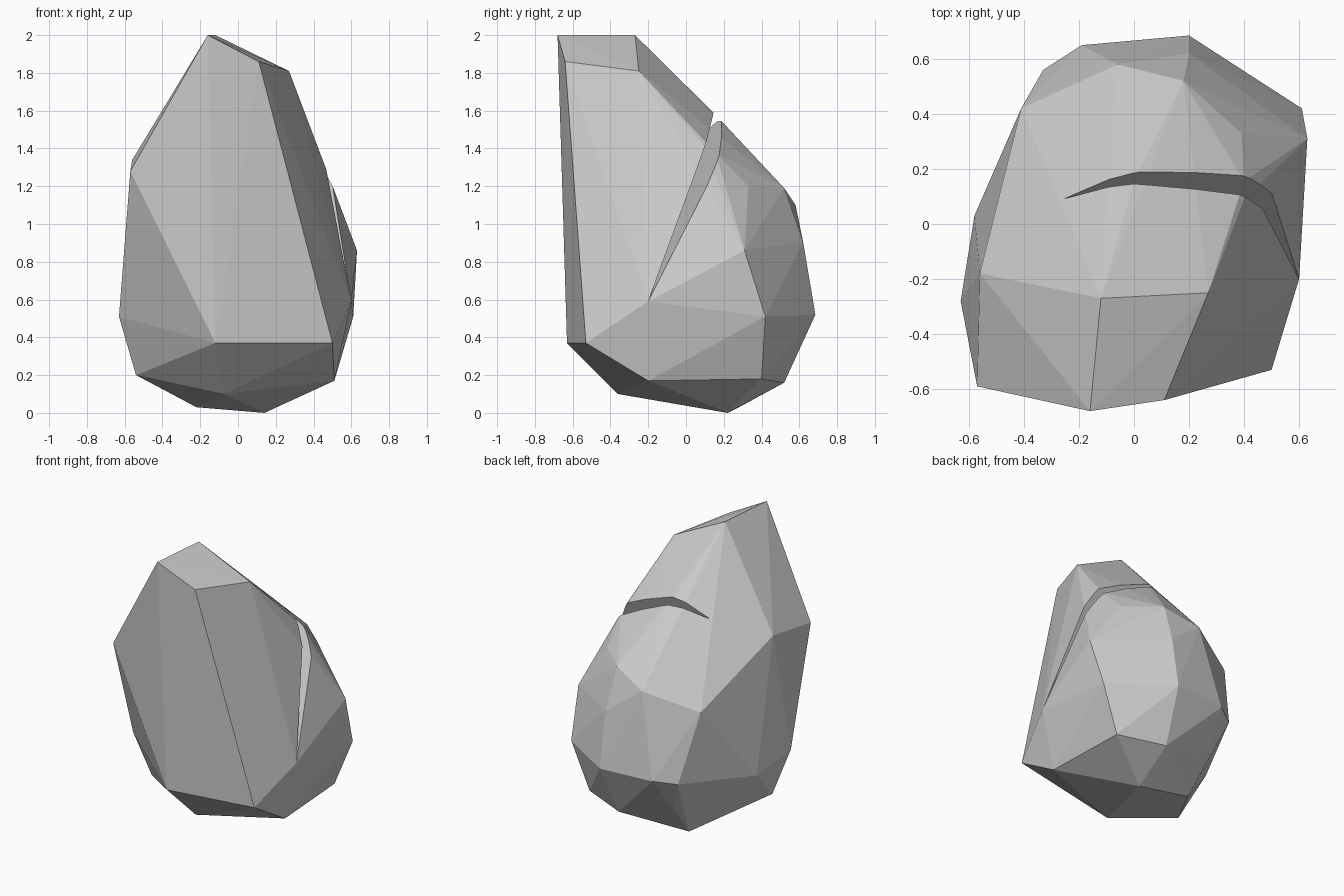
import bpy
import bmesh
from mathutils import Vector

cube = bpy.data.objects.get("Cube")
if cube:
    bpy.data.objects.remove(cube, do_unlink=True)

# Plain grey stone
GREY = (.6, .6, .6, 1)
stone = bpy.data.materials.new("grey stone")
stone.use_nodes = True
stone.diffuse_color = GREY
stone.node_tree.nodes["Principled BSDF"].inputs["Base Color"].default_value = GREY


def faceted_solid(name, corners):
    """Wrap flat facets tightly around a set of corner points."""
    bm = bmesh.new()
    for co in corners:
        bm.verts.new(co)
    bmesh.ops.convex_hull(bm, input=bm.verts)
    loose = [v for v in bm.verts if not v.link_faces]
    bmesh.ops.delete(bm, geom=loose, context='VERTS')
    bmesh.ops.recalc_face_normals(bm, faces=bm.faces)
    mesh = bpy.data.meshes.new(name)
    bm.to_mesh(mesh)
    bm.free()
    mesh.materials.append(stone)
    solid = bpy.data.objects.new(name, mesh)
    bpy.context.collection.objects.link(solid)
    return solid


# Sloping peak
peak = [(-.16, -.68, 2), (-.12, -.27, 2), (.27, -.25, 1.81), (.11, -.64, 1.86)]

# Front shoulder, brow, toes and flank
front = [(-.57, -.59, 1.28), (-.56, -.18, 1.34), (-.12, -.63, .37),
         (.5, -.53, .37), (-.63, -.28, .51), (-.58, .03, .43)]

# Back hump, bulge and waist
back = [(.39, .33, 1.2), (.18, .52, 1.19), (-.06, .58, 1.1), (-.41, .42, .98),
        (.63, .31, .86), (.2, .62, .905), (.61, .42, .51), (.2, .685, .52),
        (-.19, .65, .52), (-.33, .56, .5)]

# Tapered underside
base = [(-.08, -.36, .1), (.14, .22, 0), (-.22, .28, .03), (-.54, -.2, .2),
        (.51, -.2, .17), (.48, .4, .18), (.165, .52, .16), (-.22, .46, .26)]

# Crack: two ends of its inner hinge, and its upper and lower lips
hinge = [Vector((-.25, .09, 1.475)), Vector((.6, -.2, .59))]
upper_lip = [Vector((0, .155, 1.58)), Vector((.4, .09, 1.42))]
lower_lip = [Vector((.06, .21, 1.51)), Vector((.4, .155, 1.38))]

boulder = faceted_solid("boulder", peak + front + back + base
                        + hinge + upper_lip + lower_lip)

# Wedge opening from the hinge, past both lips
middle = (hinge[0] + hinge[1]) / 2
reach = (hinge[1] - hinge[0]) * .1
ends = [hinge[0] - reach, hinge[1] + reach]
wedge = list(ends)
for lip in (upper_lip, lower_lip):
    opening = (lip[0] + lip[1]) / 2 - middle
    wedge += [end + opening * 2 for end in ends]
cutter = faceted_solid("crack_cutter", wedge)
cutter.hide_render = True
cutter.display_type = 'WIRE'

# Split the boulder along the crack
split = boulder.modifiers.new("crack", 'BOOLEAN')
split.operation = 'DIFFERENCE'
split.solver = 'EXACT'
split.object = cutter
